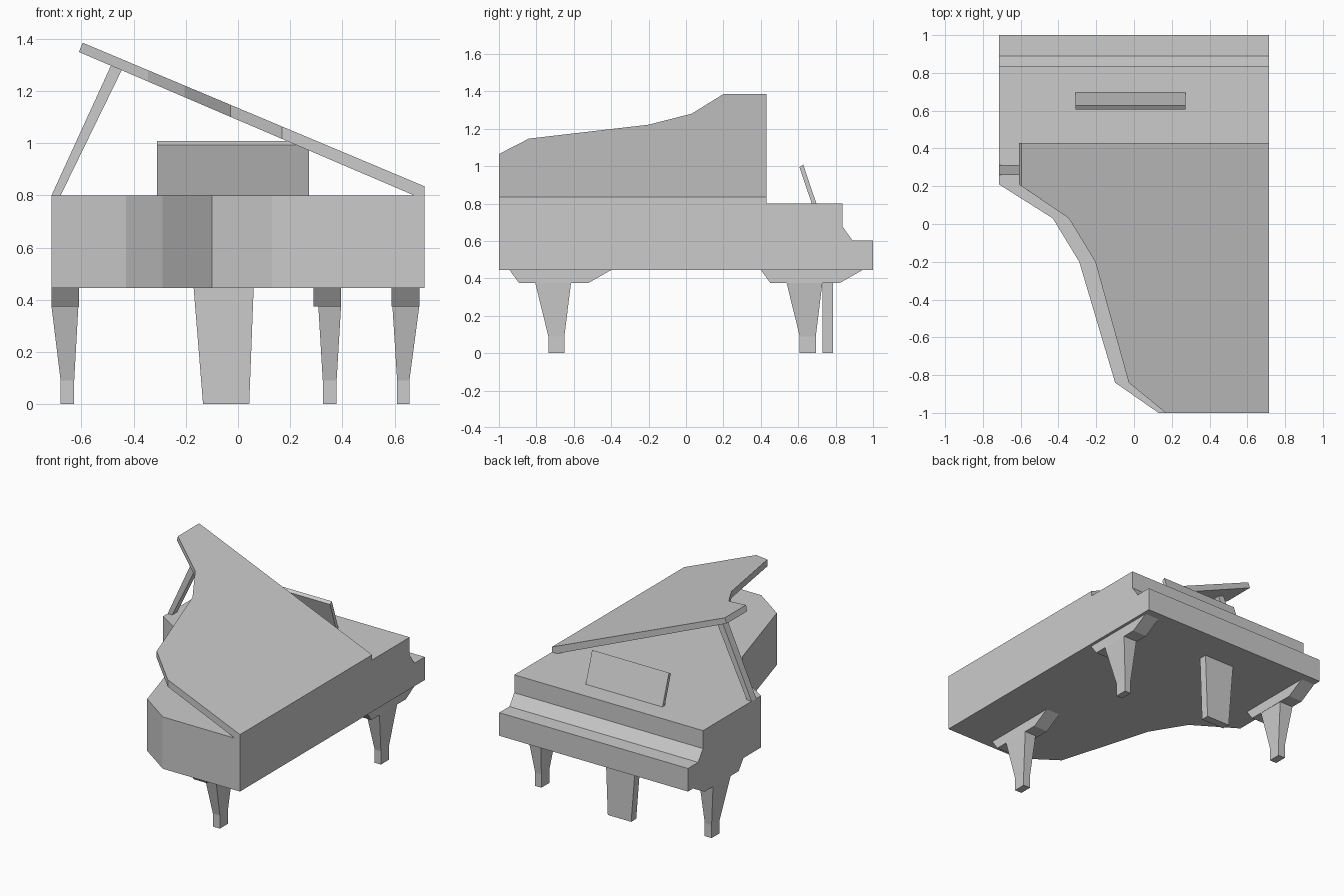
import bpy, bmesh

if "Cube" in bpy.data.objects:
    bpy.data.objects.remove(bpy.data.objects["Cube"])


def make_object(name, bm):
    bmesh.ops.recalc_face_normals(bm, faces=bm.faces)
    mesh = bpy.data.meshes.new(name)
    bm.to_mesh(mesh)
    bm.free()
    obj = bpy.data.objects.new(name, mesh)
    bpy.context.collection.objects.link(obj)
    return obj


def loft(name, ring_a, ring_b, split=None):
    """Solid between two matching rings; split joins two vertices of ring_a."""
    bm = bmesh.new()
    a = [bm.verts.new(p) for p in ring_a]
    b = [bm.verts.new(p) for p in ring_b]
    bm.faces.new(a)
    bm.faces.new(b)
    n = len(a)
    for i in range(n):
        j = (i + 1) % n
        bm.faces.new((a[i], a[j], b[j], b[i]))
    if split:
        bmesh.ops.connect_verts(bm, verts=[a[i] for i in split])
    return make_object(name, bm)


def prism(name, profile, axis, lo, hi):
    """Extrude a 2D profile along the given axis."""
    place = {
        "x": lambda p, t: (t, p[0], p[1]),
        "y": lambda p, t: (p[0], t, p[1]),
        "z": lambda p, t: (p[0], p[1], t),
    }[axis]
    return loft(name, [place(p, lo) for p in profile], [place(p, hi) for p in profile])


# Case with a stepped keyboard ledge cut across the back
case = prism("case", [(-.715, 1), (.715, 1), (.715, -1), (.13, -1), (-.1, -.84),
                      (-.29, -.2), (-.43, .03), (-.715, .21)], "z", .445, .8)
cutter = prism("ledge_cutter", [(.837, .9), (.837, .677), (.89, .603),
                                (1.1, .603), (1.1, .9)], "x", -1, 1)
cutter.hide_render = True
cutter.hide_viewport = True
cut = case.modifiers.new("ledge", "BOOLEAN")
cut.operation = "DIFFERENCE"
cut.solver = "EXACT"
cut.object = cutter

# Raised lid, hinged along the right side
outline = [(.715, .43), (.675, .43), (-.595, .43), (-.595, .2), (-.345, .03),
           (-.205, -.2), (-.028, -.84), (.168, -1), (.675, -1), (.715, -1)]
top = [(x, y, .835 + .42 * (.715 - x)) for x, y in outline]
under = [(x, y, max(.8, .8 + .428 * (.675 - x))) for x, y in outline]
under[2] = (-.61, .43, 1.35)
under[3] = (-.61, .21, 1.35)
loft("lid", under, top, split=(1, 8))

# Lid prop and music stand
prism("lid_prop", [(-.715, .8), (-.68, .8), (-.445, 1.282), (-.487, 1.298)],
      "y", .26, .312)
prism("music_stand", [(.697, .8), (.672, .8), (.607, .994), (.627, 1.008)],
      "x", -.31, .272)

# Pedal support
prism("pedal_support", [(-.17, .445), (.06, .445), (.043, 0), (-.134, 0)],
      "y", .73, .785)


# Legs: bracket under the case, tapered shaft, straight foot
def leg(name, y, bracket, shaft, foot):
    prism(name + "_bracket", [(y - .251, .445), (y + .294, .445), (y + .171, .375),
                              (y - .2, .375)], "x", *bracket)
    bm = bmesh.new()
    rings = []
    for (x0, x1), y0, y1, z in ((shaft, -.113, .078, .375),
                                (foot, -.043, .043, .09), (foot, -.043, .043, 0)):
        rings.append([bm.verts.new((x, y + dy, z)) for x, dy in
                      ((x0, y0), (x1, y0), (x1, y1), (x0, y1))])
    for a, b in zip(rings, rings[1:]):
        for i in range(4):
            j = (i + 1) % 4
            bm.faces.new((a[i], a[j], b[j], b[i]))
    bm.faces.new(rings[0])
    bm.faces.new(rings[-1])
    make_object(name, bm)


leg("left_leg", .651, (-.715, -.61), (-.715, -.612), (-.68, -.628))
leg("right_leg", .651, (.588, .695), (.592, .695), (.61, .657))
leg("front_leg", -.693, (.29, .395), (.308, .395), (.325, .378))
